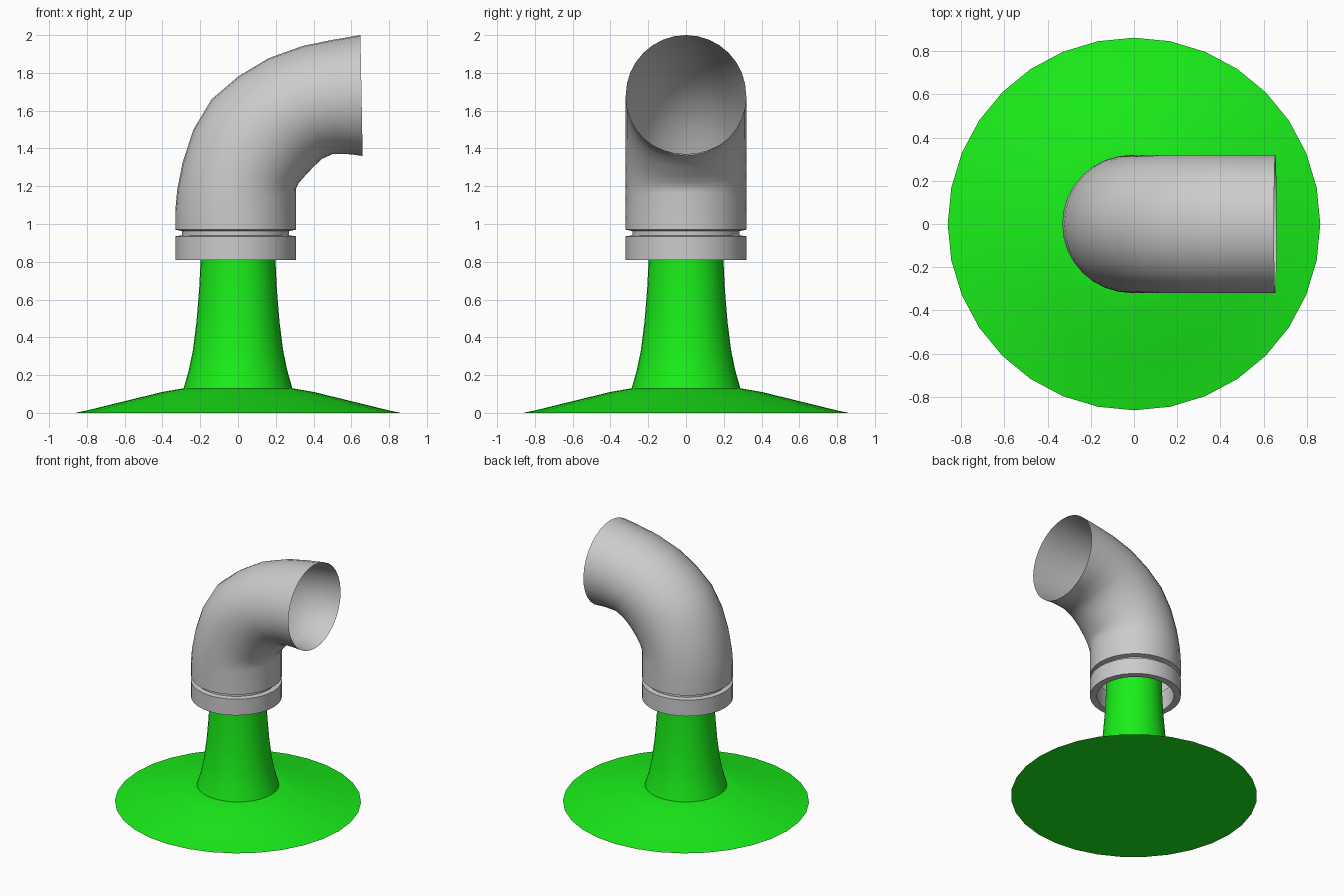
import bpy, bmesh, math

if "Cube" in bpy.data.objects:
    bpy.data.objects.remove(bpy.data.objects["Cube"])

SIDES = 32


def level(r, z, cx=0.0):
    """Horizontal circular section: outer end, inner end, half width."""
    return ((cx - r, z), (cx + r, z), r)


def loft(name, sections, cap_start=False, cap_end=False, mat=None):
    """Skin elliptical rings whose two ends lie in the xz plane."""
    bm = bmesh.new()
    rings = []
    for (x0, z0), (x1, z1), half in sections:
        ring = []
        for i in range(SIDES):
            a = 2 * math.pi * i / SIDES
            t = (1 + math.cos(a)) / 2
            ring.append(bm.verts.new((x0 + (x1 - x0) * t, half * math.sin(a),
                                      z0 + (z1 - z0) * t)))
        rings.append(ring)
    for a, b in zip(rings, rings[1:]):
        for i in range(SIDES):
            j = (i + 1) % SIDES
            bm.faces.new((a[i], a[j], b[j], b[i]))
    if cap_start:
        bm.faces.new(rings[0][::-1])
    if cap_end:
        bm.faces.new(rings[-1])
    mesh = bpy.data.meshes.new(name)
    bm.to_mesh(mesh)
    bm.free()
    ob = bpy.data.objects.new(name, mesh)
    bpy.context.collection.objects.link(ob)
    if mat:
        mesh.materials.append(mat)
    bpy.ops.object.select_all(action='DESELECT')
    ob.select_set(True)
    bpy.context.view_layer.objects.active = ob
    bpy.ops.object.shade_smooth_by_angle(angle=math.radians(30))
    return ob


green = bpy.data.materials.new("green")
green.diffuse_color = (0.01, 0.86, 0.01, 1)
green.use_nodes = True
green.node_tree.nodes["Principled BSDF"].inputs["Base Color"].default_value = green.diffuse_color

# Shallow conical foot
loft("base", [level(r, z) for r, z in
              [(0.862, 0), (0.80, 0.013), (0.60, 0.062), (0.40, 0.111), (0.288, 0.13)]],
     cap_start=True, cap_end=True, mat=green)

# Flared column, running up inside the collar
loft("column", [level(r, z) for r, z in
                [(0.288, 0.13), (0.262, 0.22), (0.239, 0.33), (0.22, 0.48),
                 (0.206, 0.65), (0.198, 0.81), (0.196, 0.97)]],
     cap_end=True, mat=green)

# Collar with inner wall and groove, continuing into the bent pipe
CX = -0.013
collar = [level(r, z, CX) for r, z in
          [(0.27, 0.96), (0.27, 0.81), (0.319, 0.81), (0.319, 0.935),
           (0.284, 0.94), (0.284, 0.963), (0.319, 0.97)]]
bend = [((-0.332, 1.07), (0.306, 1.17)),
        ((-0.322, 1.18), (0.308, 1.19)),
        ((-0.292, 1.33), (0.322, 1.217)),
        ((-0.236, 1.50), (0.355, 1.255)),
        ((-0.14, 1.66), (0.40, 1.303)),
        ((0.0, 1.78), (0.445, 1.345)),
        ((0.16, 1.877), (0.50, 1.37)),
        ((0.34, 1.942), (0.58, 1.37)),
        ((0.50, 1.975), (0.62, 1.366)),
        ((0.648, 2.0), (0.66, 1.36))]
loft("elbow_pipe", collar + [(p, q, 0.319) for p, q in bend])
